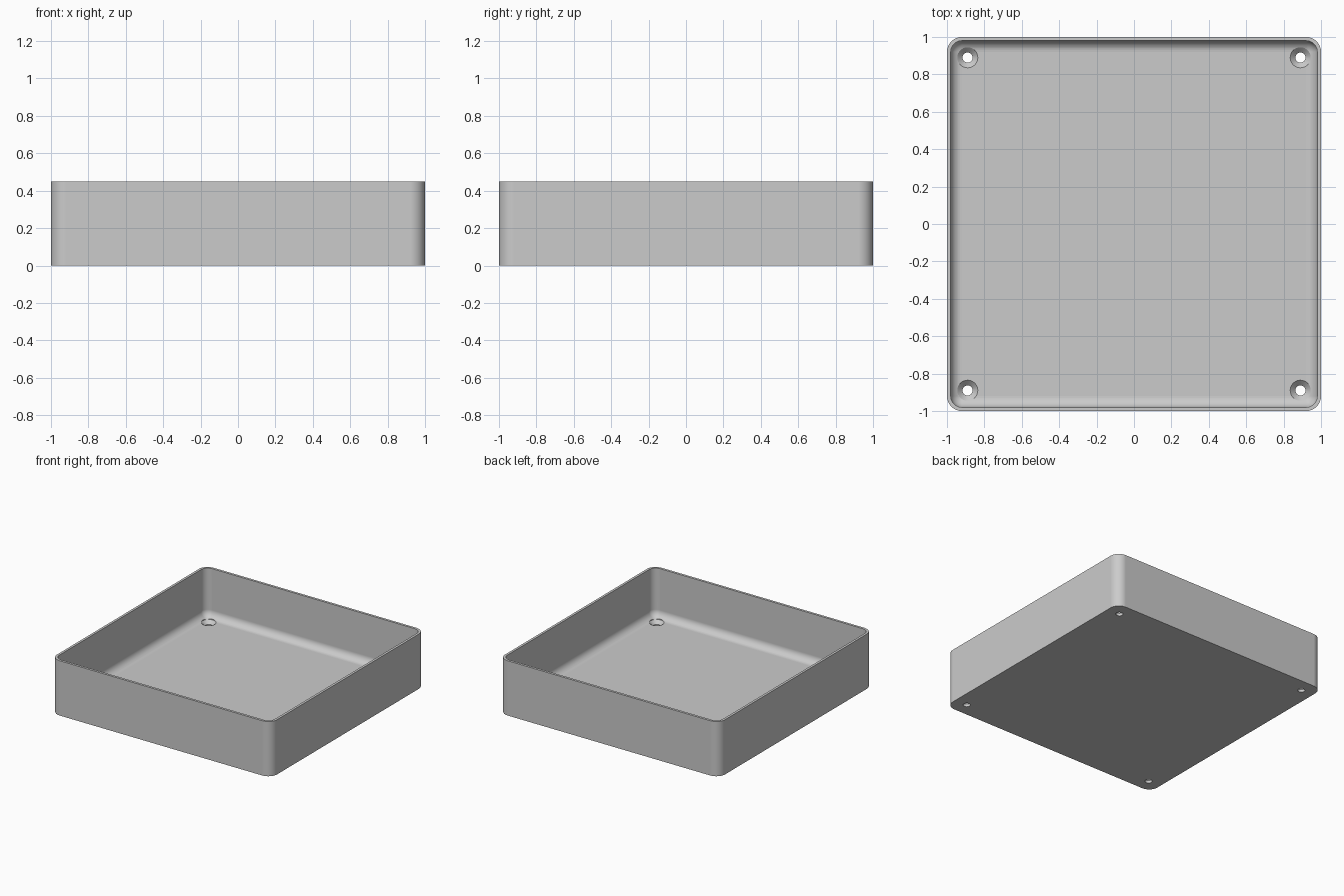
import bpy
import bmesh
import math

if "Cube" in bpy.data.objects:
    bpy.data.objects.remove(bpy.data.objects["Cube"])

HEIGHT, WALL, FLOOR = 0.45, 0.02, 0.05
CORNER = 0.08           # outer corner radius
FILLET = CORNER - WALL  # inner corner and floor fillet radius
HOLE_POS, HOLE_R, SINK_R = 0.89, 0.027, 0.055
STEPS = 8

grey = bpy.data.materials.new("grey plastic")
grey.use_nodes = True
grey.diffuse_color = (0.6, 0.6, 0.6, 1)
grey.node_tree.nodes["Principled BSDF"].inputs["Base Color"].default_value = (0.6, 0.6, 0.6, 1)


def make_object(name, bm):
    bmesh.ops.recalc_face_normals(bm, faces=bm.faces[:])
    mesh = bpy.data.meshes.new(name)
    bm.to_mesh(mesh)
    bm.free()
    mesh.materials.append(grey)
    obj = bpy.data.objects.new(name, mesh)
    bpy.context.collection.objects.link(obj)
    return obj


def rounded_square(bm, half, radius, z):
    """Ring of vertices round a square with rounded corners."""
    ring = []
    for quarter in range(4):
        mid = math.radians(45 + 90 * quarter)
        cx = math.copysign(half - radius, math.cos(mid))
        cy = math.copysign(half - radius, math.sin(mid))
        for i in range(STEPS + 1):
            a = math.pi / 2 * (quarter + i / STEPS)
            ring.append(bm.verts.new((cx + radius * math.cos(a), cy + radius * math.sin(a), z)))
    return ring


def circle(bm, x, y, radius, z, count=32):
    return [bm.verts.new((x + radius * math.cos(math.tau * i / count),
                          y + radius * math.sin(math.tau * i / count), z)) for i in range(count)]


def loft(bm, rings):
    """Skin consecutive rings and cap both ends."""
    for a, b in zip(rings, rings[1:]):
        for i in range(len(a)):
            j = (i + 1) % len(a)
            bm.faces.new((a[i], a[j], b[j], b[i]))
    bm.faces.new(rings[0])
    bm.faces.new(rings[-1])


# Tray shell: outer wall, rim, inner wall, floor fillet
bm = bmesh.new()
rings = [rounded_square(bm, 1, CORNER, 0),
         rounded_square(bm, 1, CORNER, HEIGHT),
         rounded_square(bm, 1 - WALL, FILLET, HEIGHT)]
for i in range(STEPS + 1):
    a = math.pi / 2 * i / STEPS
    inset = FILLET * (1 - math.cos(a))
    rings.append(rounded_square(bm, 1 - WALL - inset, FILLET - inset,
                                FLOOR + FILLET * (1 - math.sin(a))))
loft(bm, rings)
bmesh.ops.remove_doubles(bm, verts=bm.verts[:], dist=1e-5)
tray = make_object("tray", bm)

# Countersunk screw hole cutters, one in each corner
bm = bmesh.new()
for sx in (-1, 1):
    for sy in (-1, 1):
        x, y = sx * HOLE_POS, sy * HOLE_POS
        profile = [(HOLE_R, -0.05), (HOLE_R, FLOOR - SINK_R + HOLE_R),
                   (SINK_R, FLOOR), (SINK_R, FLOOR + 0.05)]
        loft(bm, [circle(bm, x, y, r, z) for r, z in profile])
cutter = make_object("screw_hole_cutter", bm)
cutter.hide_render = True

# Cut the holes and finish the shading
bpy.ops.object.select_all(action="DESELECT")
tray.select_set(True)
bpy.context.view_layer.objects.active = tray
cut = tray.modifiers.new("screw holes", "BOOLEAN")
cut.object = cutter
cut.solver = "EXACT"
bpy.ops.object.modifier_apply(modifier=cut.name)
bpy.data.objects.remove(cutter)
bpy.ops.object.shade_smooth_by_angle(angle=math.radians(30))
weighted = tray.modifiers.new("flat floor shading", "WEIGHTED_NORMAL")
weighted.keep_sharp = True
